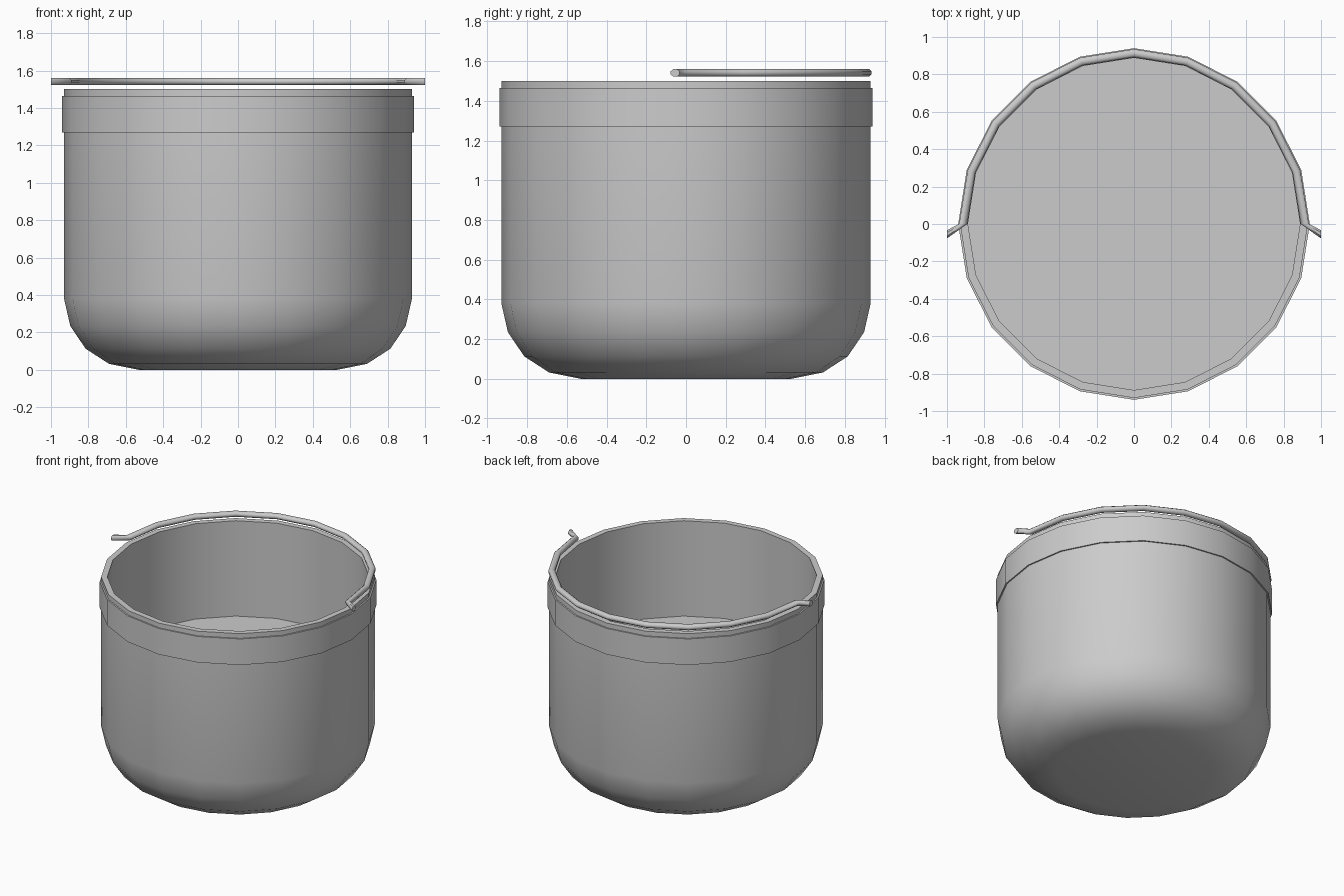
import bpy, bmesh
from math import cos, sin, pi, radians

if "Cube" in bpy.data.objects:
    bpy.data.objects.remove(bpy.data.objects["Cube"])

SIDES = 20


def finish(name, bm, angle=40):
    bmesh.ops.recalc_face_normals(bm, faces=bm.faces)
    mesh = bpy.data.meshes.new(name)
    bm.to_mesh(mesh)
    bm.free()
    obj = bpy.data.objects.new(name, mesh)
    bpy.context.collection.objects.link(obj)
    bpy.ops.object.select_all(action='DESELECT')
    obj.select_set(True)
    bpy.context.view_layer.objects.active = obj
    bpy.ops.object.shade_smooth_by_angle(angle=radians(angle))
    return obj


def skin(bm, rings, closed=False):
    """Bridge successive rings of vertices with quads."""
    n = len(rings[0])
    pairs = list(zip(rings, rings[1:])) + ([(rings[-1], rings[0])] if closed else [])
    for a, b in pairs:
        for i in range(n):
            j = (i + 1) % n
            bm.faces.new((a[i], a[j], b[j], b[i]))
    if not closed:
        bm.faces.new(rings[0])
        bm.faces.new(rings[-1])


def lathe(name, profile, closed=False):
    bm = bmesh.new()
    rings = [[bm.verts.new((r * cos(2 * pi * i / SIDES), r * sin(2 * pi * i / SIDES), z))
              for i in range(SIDES)] for r, z in profile]
    skin(bm, rings, closed)
    return finish(name, bm)


# Pot: rounded base, straight wall, rim, inner wall down to the flat inside floor
lathe("pot_body", [(0.53, 0), (0.69, 0.032), (0.815, 0.113), (0.897, 0.235), (0.93, 0.38),
                   (0.93, 1.5), (0.888, 1.5), (0.888, 0.785)])

# Thin band around the top of the wall
lathe("rim_band", [(0.94, 1.27), (0.94, 1.465), (0.925, 1.465), (0.925, 1.27)], closed=True)

# Handle: half hoop resting over the back rim, ends kicked outward
R, Z, TUBE_W, TUBE_H, TUBE_SIDES = 0.913, 1.541, 0.022, 0.019, 8
path = [((1.0, -0.055), (0, 1))]                       # (point, sideways direction)
for k in range(SIDES // 2 + 1):
    a = 2 * pi * k / SIDES
    path.append(((R * cos(a), R * sin(a)), (cos(a), sin(a))))
path.append(((-1.0, -0.055), (0, 1)))

bm = bmesh.new()
rings = []
for (x, y), (dx, dy) in path:
    ring = []
    for s in range(TUBE_SIDES):
        t = 2 * pi * (s + 0.5) / TUBE_SIDES
        w, h = TUBE_W * cos(t) / cos(pi / 8), TUBE_H * sin(t) / cos(pi / 8)
        ring.append(bm.verts.new((x + dx * w, y + dy * w, Z + h)))
    rings.append(ring)
skin(bm, rings)
finish("handle", bm, 50)
